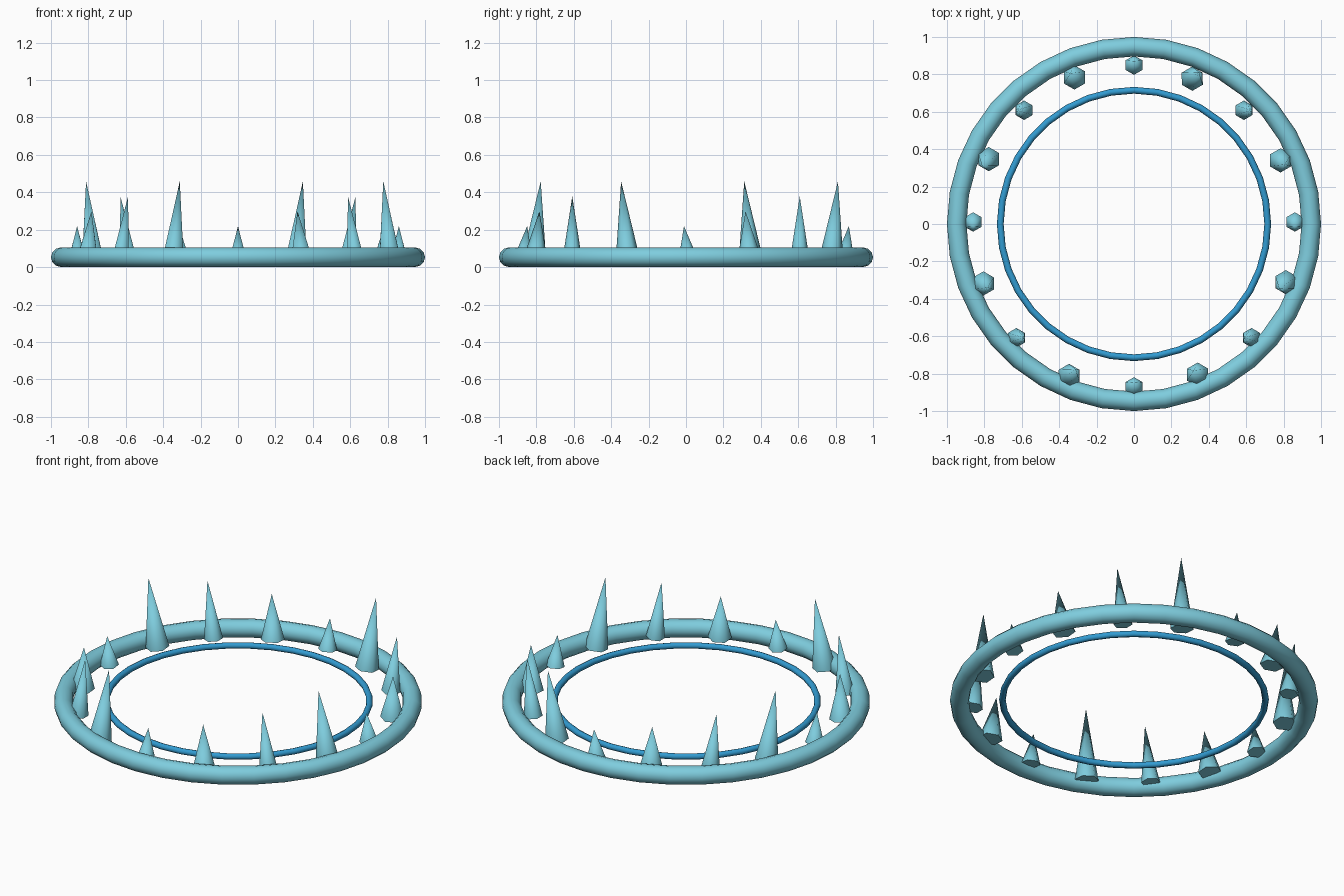
import bpy
import math
from mathutils import Matrix

if "Cube" in bpy.data.objects:
    bpy.data.objects.remove(bpy.data.objects["Cube"])


def make_material(name, rgb):
    mat = bpy.data.materials.new(name)
    mat.diffuse_color = (*rgb, 1.0)
    mat.use_nodes = True
    mat.node_tree.nodes["Principled BSDF"].inputs["Base Color"].default_value = mat.diffuse_color
    return mat


ice = make_material("pale_ice_blue", (0.21, 0.61, 0.73))
blue = make_material("clear_blue", (0.032, 0.33, 0.64))


def finish(name, mat, angle):
    ob = bpy.context.object
    ob.name = name
    ob.data.materials.append(mat)
    bpy.ops.object.shade_smooth_by_angle(angle=math.radians(angle))
    return ob


def ring(name, major, minor, z, sides, mat):
    bpy.ops.mesh.primitive_torus_add(
        major_radius=major, minor_radius=minor, location=(0, 0, z),
        major_segments=36, minor_segments=sides)
    finish(name, mat, 65)


# Thick outer ring and thin inner ring
ring("outer_ring", 0.948, 0.052, 0.053, 12, ice)
ring("inner_ring", 0.715, 0.018, 0.057, 8, blue)

# Sixteen leaning spikes, rising in steps of four heights
COUNT, RADIUS, BASE_Z, LEAN = 16, 0.86, 0.04, 0.12
for i in range(COUNT):
    a = 2 * math.pi * i / COUNT
    height = 0.18 + 0.08 * (i % 4)
    bpy.ops.mesh.primitive_cone_add(
        vertices=6, radius1=0.065 if i % 2 else 0.052, radius2=0, depth=height,
        location=(RADIUS * math.cos(a), RADIUS * math.sin(a), BASE_Z + height / 2),
        rotation=(LEAN * math.cos(2 * a), LEAN * math.sin(2 * a), 0))
    finish(f"spike_{i + 1:02d}", ice, 65)
